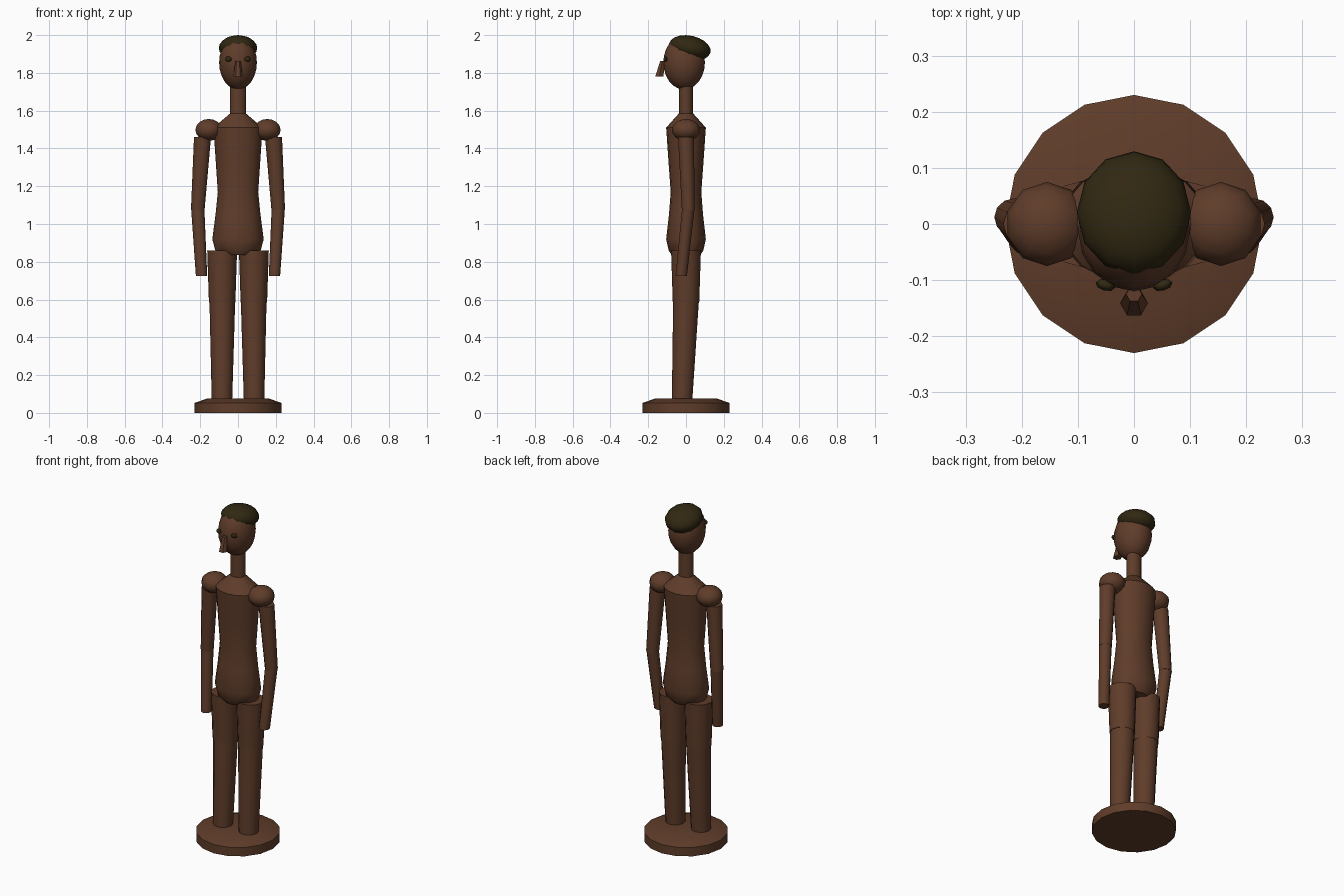
import bpy, bmesh, math
from mathutils import Vector, Matrix

if "Cube" in bpy.data.objects:
    bpy.data.objects.remove(bpy.data.objects["Cube"])


def material(name, rgb):
    m = bpy.data.materials.new(name)
    m.diffuse_color = (*rgb, 1)
    m.use_nodes = True
    m.node_tree.nodes["Principled BSDF"].inputs["Base Color"].default_value = m.diffuse_color
    return m


WOOD = material("brown_wood", (0.115, 0.046, 0.023))
DARK = material("dark_olive", (0.030, 0.021, 0.006))


def finish(name, bm, mat):
    bmesh.ops.recalc_face_normals(bm, faces=bm.faces)
    me = bpy.data.meshes.new(name)
    bm.to_mesh(me)
    bm.free()
    me.materials.append(mat)
    ob = bpy.data.objects.new(name, me)
    bpy.context.collection.objects.link(ob)
    bpy.ops.object.select_all(action='DESELECT')
    bpy.context.view_layer.objects.active = ob
    ob.select_set(True)
    bpy.ops.object.shade_smooth_by_angle(angle=math.radians(40))
    return ob


def loft(name, rings, sides, mat=WOOD):
    """Closed skin through horizontal elliptical rings (x, y, z, rx, ry)."""
    bm = bmesh.new()
    loops = []
    for x, y, z, rx, ry in rings:
        loops.append([bm.verts.new((x + rx * math.cos(2 * math.pi * i / sides),
                                    y + ry * math.sin(2 * math.pi * i / sides), z))
                      for i in range(sides)])
    for a, b in zip(loops, loops[1:]):
        for i in range(sides):
            j = (i + 1) % sides
            bm.faces.new((a[i], a[j], b[j], b[i]))
    bm.faces.new(loops[0])
    bm.faces.new(loops[-1])
    return finish(name, bm, mat)


def ball(name, center, radii, mat=WOOD, segs=12, rings=8, tilt=0, turn=0):
    bm = bmesh.new()
    mx = (Matrix.Translation(center) @ Matrix.Rotation(turn, 4, 'Z')
          @ Matrix.Rotation(tilt, 4, 'X') @ Matrix.Diagonal((*radii, 1)))
    bmesh.ops.create_uvsphere(bm, u_segments=segs, v_segments=rings, radius=1, matrix=mx)
    return finish(name, bm, mat)


# round plinth with bevelled top
loft("plinth", [(0, 0, 0, .23, .23), (0, 0, .053, .23, .23), (0, 0, .077, .16, .16)], 16)

# torso and neck
loft("torso", [(0, 0, .835, .075, .075), (0, 0, .86, .12, .092), (0, 0, .92, .136, .105),
               (0, 0, 1.05, .119, .09), (0, 0, 1.17, .107, .081), (0, 0, 1.32, .117, .092),
               (0, 0, 1.51, .13, .105), (0, 0, 1.585, .042, .038)], 16)
loft("neck", [(0, 0, 1.56, .043, .036), (0, 0, 1.75, .043, .036)], 12)

# head, hair cap and nose
ball("head", (0, -.01, 1.855), (.1, .11, .143), segs=16, rings=12)
ball("hair", (0, .02, 1.932), (.102, .112, .065), DARK, 12, 10, tilt=math.radians(-12))
loft("nose", [(0, -.141, 1.78, .025, .025), (0, -.125, 1.862, .014, .014)], 6)

# limbs, shoulders and eyes on both sides
for s, side in ((-1, "left"), (1, "right")):
    ball(f"{side}_shoulder", (s * .155, 0, 1.498), (.074, .075, .058), segs=10, rings=8)
    loft(f"{side}_upper_arm", [(s * .213, .012, 1.075, .036, .034),
                               (s * .188, 0, 1.46, .045, .042)], 12)
    loft(f"{side}_forearm", [(s * .193, -.025, .725, .03, .03),
                             (s * .213, .012, 1.08, .035, .033)], 12)
    loft(f"{side}_thigh", [(s * .084, 0, .585, .07, .07), (s * .084, 0, .86, .079, .079)], 12)
    loft(f"{side}_shin", [(s * .085, -.021, .06, .054, .054), (s * .083, 0, .59, .068, .068)], 12)
    ball(f"{side}_eye", (s * .051, -.109, 1.873), (.018, .01, .014), DARK, 8, 6,
         turn=s * math.radians(15))
